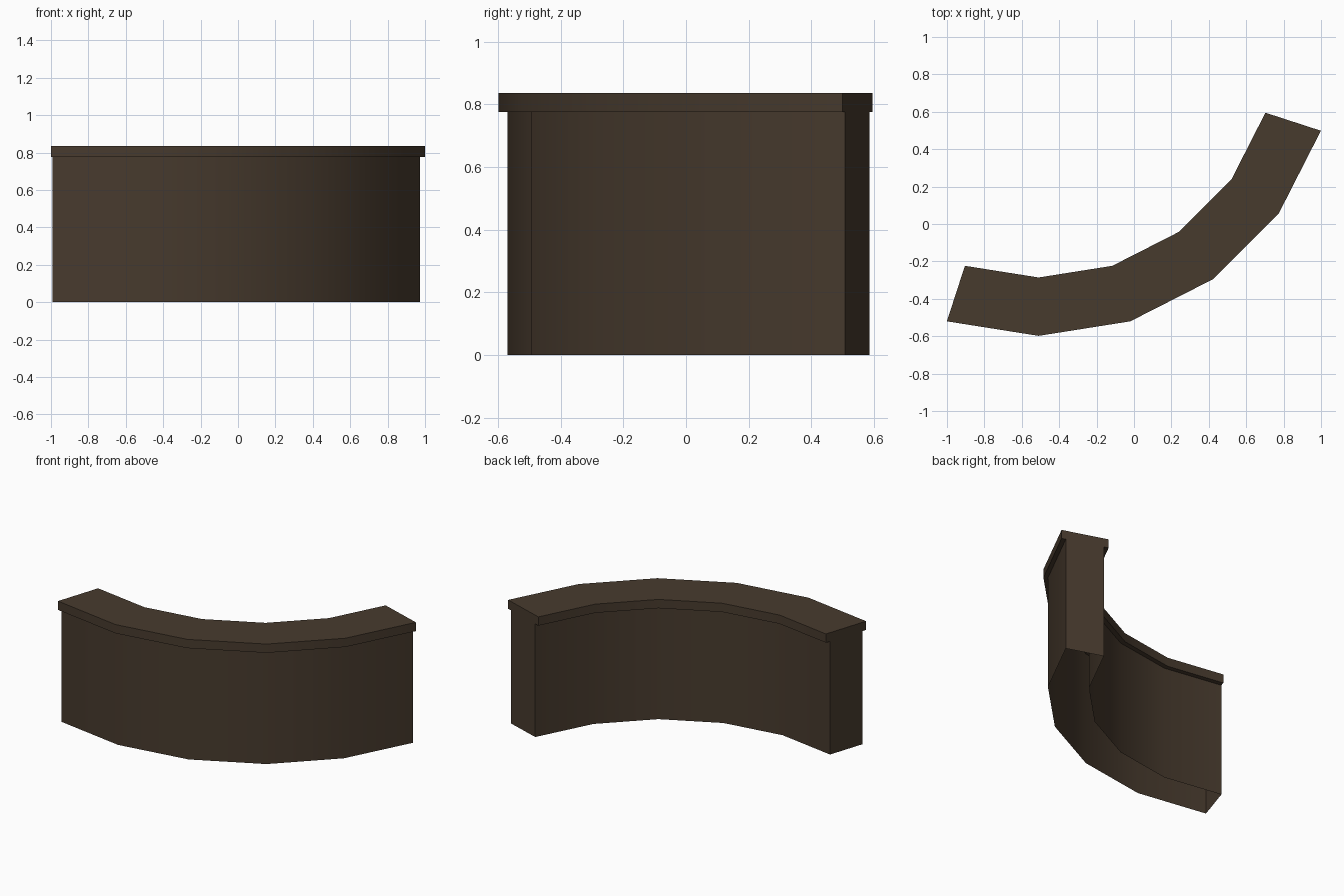
import bpy
import bmesh
from math import cos, sin, radians

cube = bpy.data.objects.get("Cube")
if cube:
    bpy.data.objects.remove(cube, do_unlink=True)

# Plan of the curved wall: a quarter ring in five straight segments
CENTRE_X, CENTRE_Y = -0.51, 0.989
SEGMENTS = 5
START, SWEEP = radians(-108), radians(90)

brown = bpy.data.materials.new("dark_brown")
brown.use_nodes = True
colour = (0.064, 0.043, 0.027, 1)
brown.diffuse_color = colour
bsdf = brown.node_tree.nodes["Principled BSDF"]
bsdf.inputs["Base Color"].default_value = colour
bsdf.inputs["Roughness"].default_value = 0.9


def arc_part(name, inner, outer, bottom, top, closed):
    """Sweep a rectangle round the arc; an open part has no top or bottom."""
    bm = bmesh.new()
    rings = []
    for i in range(SEGMENTS + 1):
        a = START + SWEEP * i / SEGMENTS
        section = [(inner, bottom), (outer, bottom), (outer, top), (inner, top)]
        rings.append([bm.verts.new((CENTRE_X + r * cos(a), CENTRE_Y + r * sin(a), z))
                      for r, z in section])
    sides = range(4) if closed else (1, 3)
    for a, b in zip(rings, rings[1:]):
        for k in sides:
            n = (k + 1) % 4
            bm.faces.new((a[k], a[n], b[n], b[k]))
    bm.faces.new(rings[0][::-1])
    bm.faces.new(rings[-1])
    bmesh.ops.recalc_face_normals(bm, faces=bm.faces[:])
    mesh = bpy.data.meshes.new(name)
    bm.to_mesh(mesh)
    bm.free()
    mesh.materials.append(brown)
    obj = bpy.data.objects.new(name, mesh)
    bpy.context.collection.objects.link(obj)
    bpy.ops.object.select_all(action='DESELECT')
    obj.select_set(True)
    bpy.context.view_layer.objects.active = obj
    bpy.ops.object.shade_smooth_by_angle(angle=radians(30))
    return obj


# Hollow wall, open underneath
arc_part("wall_body", 1.307, 1.559, 0.0, 0.775, closed=False)
# Overhanging slab on top
arc_part("top_slab", 1.275, 1.587, 0.775, 0.835, closed=True)
